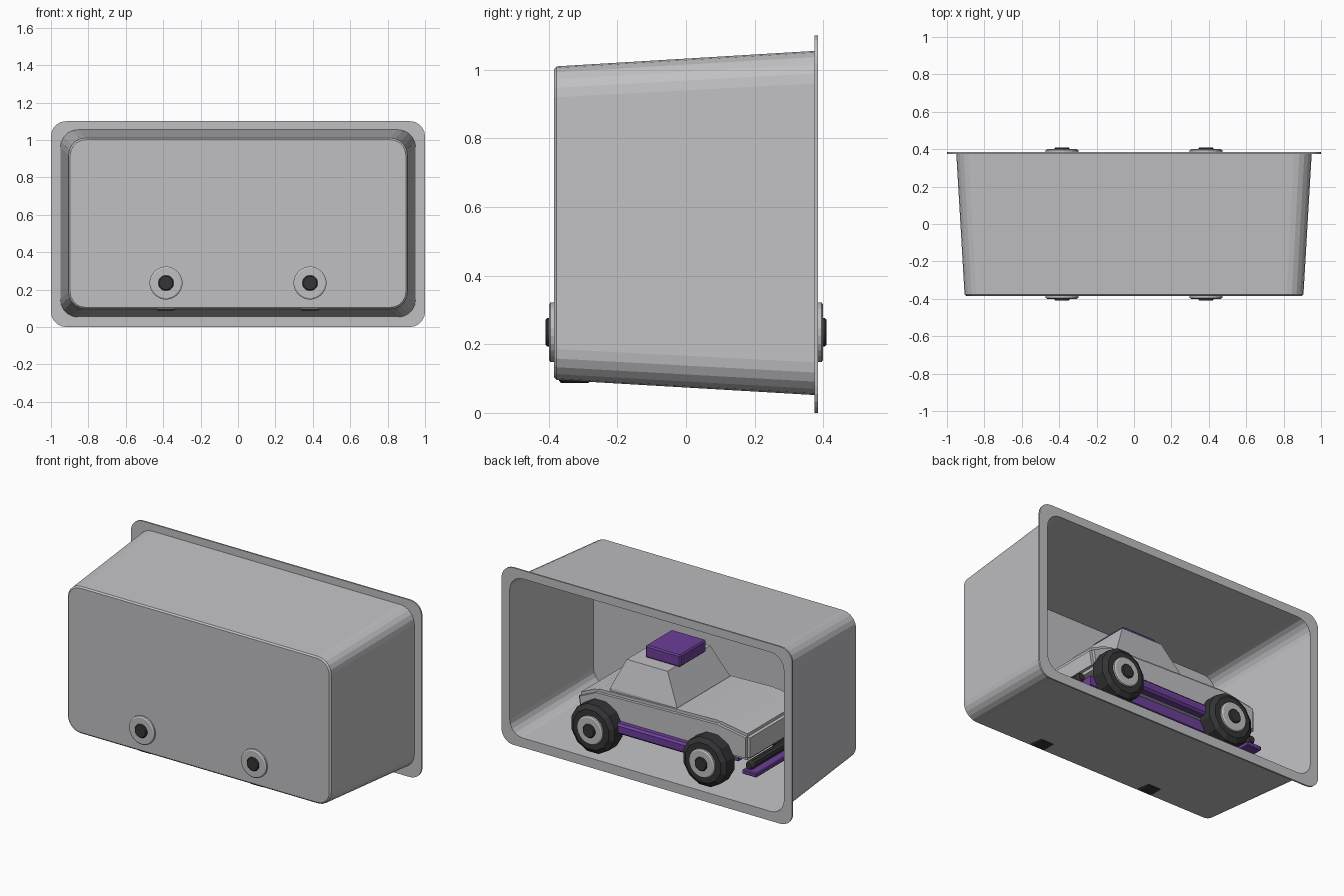
import bpy, bmesh, math
from mathutils import Matrix, Vector

if "Cube" in bpy.data.objects:
    bpy.data.objects.remove(bpy.data.objects["Cube"])


def material(name, rgb):
    m = bpy.data.materials.new(name)
    m.diffuse_color = (*rgb, 1)
    m.use_nodes = True
    m.node_tree.nodes["Principled BSDF"].inputs["Base Color"].default_value = m.diffuse_color
    return m


GREY = material("light_grey", (0.53, 0.53, 0.55))
DARK = material("dark_rubber", (0.035, 0.035, 0.038))
PURPLE = material("purple", (0.15, 0.05, 0.32))


def finish(bm, name, mat, smooth=False):
    bmesh.ops.recalc_face_normals(bm, faces=bm.faces)
    me = bpy.data.meshes.new(name)
    bm.to_mesh(me)
    bm.free()
    me.materials.append(mat)
    ob = bpy.data.objects.new(name, me)
    bpy.context.collection.objects.link(ob)
    if smooth:
        bpy.context.view_layer.objects.active = ob
        ob.select_set(True)
        bpy.ops.object.shade_smooth_by_angle(angle=math.radians(30))
        ob.select_set(False)
    return ob


def loft(name, loops, mat):
    """Skin a list of closed point loops and cap both ends."""
    bm = bmesh.new()
    rings = [[bm.verts.new(p) for p in loop] for loop in loops]
    for a, b in zip(rings, rings[1:]):
        for i in range(len(a)):
            j = (i + 1) % len(a)
            bm.faces.new((a[i], a[j], b[j], b[i]))
    bm.faces.new(rings[0])
    bm.faces.new(rings[-1])
    return finish(bm, name, mat)


def rounded_loop(hw, z0, z1, r, y, seg=5):
    """Rounded rectangle facing along y."""
    pts = []
    corners = ((hw - r, z1 - r), (r - hw, z1 - r), (r - hw, z0 + r), (hw - r, z0 + r))
    for k, (cx, cz) in enumerate(corners):
        for i in range(seg + 1):
            a = math.pi / 2 * (k + i / seg)
            pts.append((cx + r * math.cos(a), y, cz + r * math.sin(a)))
    return pts


def box(name, x, y, z, mat, bevel=0.0):
    bm = bmesh.new()
    bmesh.ops.create_cube(bm, size=1)
    for v in bm.verts:
        v.co = [lo + (c + 0.5) * (hi - lo) for c, (lo, hi) in zip(v.co, (x, y, z))]
    if bevel:
        bmesh.ops.bevel(bm, geom=bm.edges[:], offset=bevel, segments=1, affect='EDGES')
    return finish(bm, name, mat)


def turned(name, x, z, profile, sides, mat):
    """Solid turned about a line along y; profile lists (y, radius)."""
    loops = []
    for y, r in profile:
        angles = [2 * math.pi * (i + 0.5) / sides - math.pi / 2 for i in range(sides)]
        loops.append([(x + r * math.cos(a), y, z + r * math.sin(a)) for a in angles])
    return loft(name, loops, mat)


# Tray: tapered thin-walled box with an outward flange, open at the back
loft("tray", [
    rounded_loop(0.897, 0.105, 1.001, 0.082, -0.385),
    rounded_loop(0.906, 0.096, 1.010, 0.090, -0.377),
    rounded_loop(0.950, 0.052, 1.055, 0.095, 0.375),
    rounded_loop(1.000, 0.000, 1.100, 0.080, 0.375),
    rounded_loop(1.000, 0.000, 1.100, 0.080, 0.385),
    rounded_loop(0.943, 0.059, 1.048, 0.090, 0.385),
    rounded_loop(0.899, 0.103, 1.003, 0.085, -0.377),
], GREY)

# Wheels, hubs and axles
WHEEL_X, WHEEL_Z = 0.385, 0.235
for x, end in ((-WHEEL_X, "front"), (WHEEL_X, "rear")):
    for s, side in ((-1, "right"), (1, "left")):
        tag = end + "_" + side
        turned(tag + "_tire", x, WHEEL_Z,
               [(s * 0.265, 0.13), (s * 0.285, 0.153), (s * 0.365, 0.153),
                (s * 0.384, 0.125)], 12, DARK)
        turned(tag + "_rim", x, WHEEL_Z,
               [(s * 0.37, 0.088), (s * 0.395, 0.088), (s * 0.40, 0.08)], 24, GREY)
        turned(tag + "_hub", x, WHEEL_Z,
               [(s * 0.39, 0.042), (s * 0.405, 0.042), (s * 0.41, 0.036)], 16, DARK)
    turned(end + "_axle", x, WHEEL_Z, [(-0.3, 0.03), (0.3, 0.03)], 10, DARK)

# Car body: side outline extruded across the width, with chamfered edges
outline = [(0.53, 0.26), (0.55, 0.38), (0.42, 0.44), (-0.42, 0.465),
           (-0.63, 0.43), (-0.63, 0.27)]
bm = bmesh.new()
face = bm.faces.new([bm.verts.new((x, -0.29, z)) for x, z in outline])
side = bmesh.ops.extrude_face_region(bm, geom=[face])
for v in side["geom"]:
    if isinstance(v, bmesh.types.BMVert):
        v.co.y = 0.29
bmesh.ops.recalc_face_normals(bm, faces=bm.faces)
bmesh.ops.bevel(bm, geom=bm.edges[:], offset=0.018, segments=2, affect='EDGES')
finish(bm, "car_body", GREY, smooth=True)


def rect(x0, x1, hy, z):
    return [(x0, -hy, z), (x1, -hy, z), (x1, hy, z), (x0, hy, z)]


# Cabin and roof block
loft("cabin", [rect(-0.12, 0.34, 0.26, 0.43), rect(-0.12, 0.34, 0.26, 0.46),
               rect(-0.02, 0.26, 0.21, 0.64)], GREY)
box("roof_block", (-0.05, 0.19), (-0.13, 0.13), (0.64, 0.716), PURPLE, 0.008)

# Underbody, sills and bumpers
box("floor_plate", (-0.5, 0.48), (-0.2, 0.2), (0.205, 0.27), PURPLE)
for s, side in ((-1, "right"), (1, "left")):
    y = sorted((s * 0.265, s * 0.33))
    box(side + "_sill", (-0.27, 0.27), y, (0.225, 0.29), PURPLE, 0.012)
box("front_plate", (-0.68, -0.58), (-0.28, 0.28), (0.18, 0.207), PURPLE, 0.005)
turned("front_bumper_tube", -0.62, 0.235,
       [(-0.27, 0.02), (-0.255, 0.028), (0.255, 0.028), (0.27, 0.02)], 10, DARK)
turned("rear_bumper_tube", 0.55, 0.225,
       [(-0.21, 0.02), (-0.195, 0.028), (0.195, 0.028), (0.21, 0.02)], 10, DARK)
